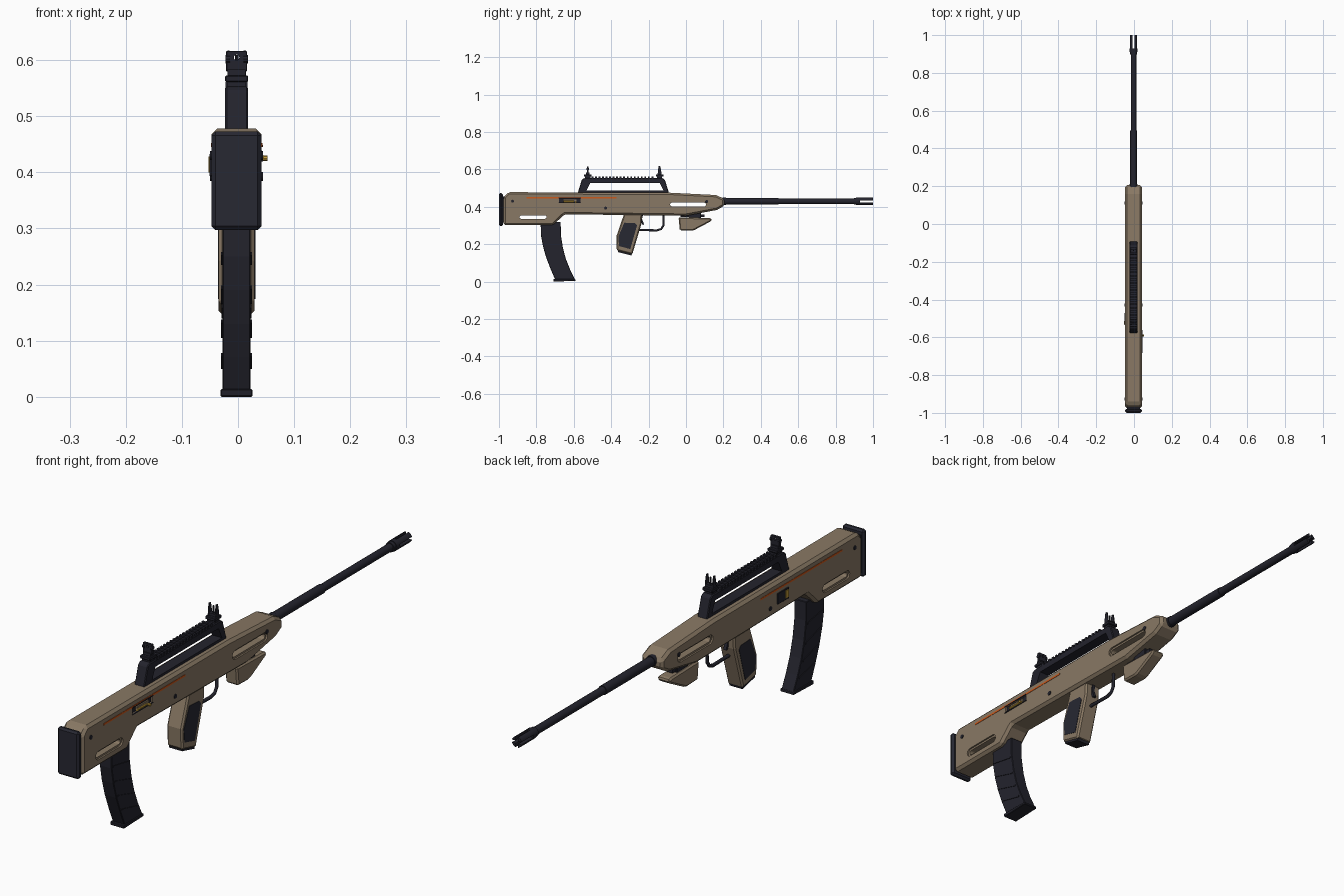
import bpy, bmesh, math
from mathutils import Vector

cube = bpy.data.objects.get("Cube")
if cube:
    bpy.data.objects.remove(cube, do_unlink=True)

CX = -0.0025      # centre plane of the main parts
BORE = 0.429      # barrel height


def material(name, rgb):
    m = bpy.data.materials.new(name)
    m.use_nodes = True
    m.diffuse_color = (*rgb, 1)
    m.node_tree.nodes["Principled BSDF"].inputs["Base Color"].default_value = (*rgb, 1)
    return m


TAN = material("tan polymer", (0.25, 0.19, 0.128))
DARK = material("dark metal", (0.017, 0.017, 0.026))
RUBBER = material("dark rubber", (0.02, 0.021, 0.032))
ORANGE = material("orange stripe", (0.6, 0.1, 0.012))
GOLD = material("gold brass", (0.55, 0.33, 0.04))


def finish(name, bm, mat):
    bmesh.ops.recalc_face_normals(bm, faces=bm.faces)
    me = bpy.data.meshes.new(name)
    bm.to_mesh(me)
    bm.free()
    ob = bpy.data.objects.new(name, me)
    bpy.context.collection.objects.link(ob)
    if mat:
        me.materials.append(mat)
    return ob


def apply(ob, mod):
    bpy.ops.object.select_all(action="DESELECT")
    bpy.context.view_layer.objects.active = ob
    ob.select_set(True)
    bpy.ops.object.modifier_apply(modifier=mod.name)


def smooth(ob):
    bpy.ops.object.select_all(action="DESELECT")
    bpy.context.view_layer.objects.active = ob
    ob.select_set(True)
    bpy.ops.object.shade_smooth_by_angle(angle=math.radians(35))


def prism(name, profile, half, mat=None, bevel=0.0, x=CX):
    """Side profile of (y, z) points, extruded across x."""
    bm = bmesh.new()
    face = bm.faces.new([bm.verts.new((x - half, y, z)) for y, z in profile])
    ext = bmesh.ops.extrude_face_region(bm, geom=[face])
    bmesh.ops.translate(bm, vec=(2 * half, 0, 0),
                        verts=[v for v in ext["geom"] if isinstance(v, bmesh.types.BMVert)])
    ob = finish(name, bm, mat)
    if bevel:
        mod = ob.modifiers.new("bevel", "BEVEL")
        mod.width, mod.segments = bevel, 1
        mod.limit_method, mod.angle_limit = "ANGLE", math.radians(30)
        apply(ob, mod)
    return ob


def box(name, y0, y1, z0, z1, half, mat=None, bevel=0.0, x=CX):
    return prism(name, [(y0, z0), (y1, z0), (y1, z1), (y0, z1)], half, mat, bevel, x)


def capsule(y0, y1, z, r, n=6):
    pts = []
    for cy, start in ((y1 - r, -90), (y0 + r, 90)):
        for i in range(n + 1):
            a = math.radians(start + 180 * i / n)
            pts.append((cy + r * math.cos(a), z + r * math.sin(a)))
    return pts


def cut(ob, cutter):
    mod = ob.modifiers.new("cut", "BOOLEAN")
    mod.operation, mod.object, mod.solver = "DIFFERENCE", cutter, "EXACT"
    apply(ob, mod)
    bpy.data.objects.remove(cutter, do_unlink=True)


def rod(name, a, b, r, mat, sides=16):
    a, b = Vector(a), Vector(b)
    bm = bmesh.new()
    bmesh.ops.create_cone(bm, cap_ends=True, segments=sides, radius1=r, radius2=r, depth=(b - a).length)
    bmesh.ops.rotate(bm, verts=bm.verts, matrix=Vector((0, 0, 1)).rotation_difference(b - a).to_matrix())
    bmesh.ops.translate(bm, verts=bm.verts, vec=(a + b) / 2)
    ob = finish(name, bm, mat)
    smooth(ob)
    return ob


# Stock and receiver shell
body = prism("body_shell", [(-0.975, 0.302), (-0.975, 0.452), (-0.95, 0.478), (-0.1, 0.476),
                            (0.16, 0.463), (0.206, 0.442), (0.206, 0.406), (0.165, 0.383),
                            (0.0, 0.352), (-0.65, 0.36), (-0.71, 0.302)], 0.0445, TAN, 0.01)
for y0, y1, z, r in ((-0.89, -0.745, 0.345, 0.009), (-0.085, 0.107, 0.412, 0.01)):
    cut(body, prism("cutter", capsule(y0, y1, z, r), 0.1))
    for s in (-1, 1):
        cut(body, prism("cutter", capsule(y0 - 0.008, y1 + 0.008, z, r + 0.007), 0.006, x=CX + s * 0.0445))
cut(body, box("cutter", -0.68, -0.565, 0.422, 0.446, 0.008, x=CX + 0.0445))
box("butt_pad", -1.0, -0.979, 0.297, 0.473, 0.0445, RUBBER, 0.007)
box("butt_spacer", -0.982, -0.97, 0.315, 0.455, 0.035, DARK)

# Stripes and cross pins on both sides
for s, side in ((1, "left"), (-1, "right")):
    box(side + "_stripe", -0.852, -0.371, 0.4455, 0.4525, 0.001, ORANGE, x=CX + s * 0.0448)
for i, (y, z) in enumerate(((-0.927, 0.43), (-0.43, 0.393), (0.11, 0.428))):
    rod(f"cross_pin_{i + 1}", (CX - 0.047, y, z), (CX + 0.047, y, z), 0.008, DARK, 12)

# Ejection port with bolt and handle
box("port_floor", -0.68, -0.565, 0.422, 0.446, 0.001, DARK, x=CX + 0.0375)
box("port_bolt", -0.655, -0.585, 0.427, 0.44, 0.004, TAN, 0.001, x=CX + 0.041)
for z in (0.421, 0.447):
    box("port_rim", -0.683, -0.562, z - 0.0015, z + 0.0015, 0.002, DARK, x=CX + 0.045)
rod("brass_case", (CX + 0.044, -0.655, 0.428), (CX + 0.044, -0.6, 0.428), 0.005, GOLD, 10)
rod("bolt_knob", (CX + 0.04, -0.59, 0.425), (0.053, -0.59, 0.425), 0.005, GOLD, 10)

# Selector plate
box("selector_plate", -0.535, -0.47, 0.393, 0.434, 0.003, DARK, 0.001, x=CX - 0.045)
box("selector_tab", -0.531, -0.513, 0.4, 0.428, 0.0025, GOLD, x=CX - 0.0475)

# Carry handle with rail
handle = prism("carry_handle", [(-0.58, 0.47), (-0.557, 0.545), (-0.545, 0.553), (-0.125, 0.553),
                                (-0.113, 0.545), (-0.09, 0.47)], 0.0205, DARK, 0.003)
cut(handle, prism("cutter", [(-0.532, 0.486), (-0.512, 0.528), (-0.14, 0.528), (-0.12, 0.486)], 0.1))
teeth = 18
for i in range(teeth):
    y = -0.5 + 0.32 * i / (teeth - 1)
    box(f"rail_tooth_{i + 1}", y - 0.005, y + 0.005, 0.55, 0.561, 0.0195, DARK)

# Rear and front sights
for name, y in (("rear", -0.525), ("front", -0.141)):
    box(name + "_sight_base", y - 0.02, y + 0.02, 0.561, 0.573, 0.0205, DARK, 0.002)
    box(name + "_sight_foot", y - 0.014, y + 0.014, 0.548, 0.563, 0.016, DARK)
    box(name + "_sight_neck", y - 0.009, y + 0.009, 0.572, 0.583, 0.016, DARK)
leaf = box("rear_sight_leaf", -0.53, -0.52, 0.58, 0.616, 0.0185, DARK, 0.001)
cut(leaf, rod("cutter", (CX, -0.6, 0.605), (CX, -0.4, 0.605), 0.005, None, 12))
rod("rear_sight_drum", (CX - 0.02, -0.525, 0.602), (CX + 0.02, -0.525, 0.602), 0.008, DARK, 10)
cut(bpy.data.objects["rear_sight_drum"], box("cutter", -0.6, -0.4, 0.58, 0.62, 0.012))
for s, side in ((1, "left"), (-1, "right")):
    prism(side + "_sight_ear", [(-0.152, 0.57), (-0.13, 0.57), (-0.134, 0.6), (-0.138, 0.617),
                                (-0.146, 0.617), (-0.149, 0.6)], 0.002, DARK, x=CX + s * 0.0145)
rod("front_sight_post", (CX, -0.141, 0.575), (CX, -0.141, 0.609), 0.003, DARK, 8)

# Barrel and slotted muzzle
for name, y0, y1, r in (("barrel_collar", 0.195, 0.213, 0.02), ("barrel_rear", 0.19, 0.495, 0.0175),
                        ("barrel_front", 0.49, 0.92, 0.0145), ("muzzle_ring", 0.897, 0.912, 0.018)):
    rod(name, (CX, y0, BORE), (CX, y1, BORE), r, DARK)
muzzle = rod("muzzle_device", (CX, 0.91, BORE), (CX, 1.0, BORE), 0.0205, DARK)
cut(muzzle, box("cutter", 0.93, 1.1, BORE - 0.005, BORE + 0.005, 0.1))
cut(muzzle, box("cutter", 0.93, 1.1, BORE - 0.1, BORE + 0.1, 0.005))
cut(bpy.data.objects["barrel_front"], box("cutter", 0.915, 1.1, 0.3, 0.6, 0.1))

# Curved magazine
rear = [(-0.777, 0.32), (-0.776, 0.25), (-0.765, 0.19), (-0.748, 0.13), (-0.725, 0.07), (-0.7, 0.012)]
front = [(-0.67, 0.32), (-0.669, 0.25), (-0.658, 0.18), (-0.642, 0.12), (-0.62, 0.065), (-0.594, 0.012)]
prism("magazine", rear + front[::-1], 0.025, DARK, 0.002)
prism("magazine_base", [(-0.708, 0.0), (-0.59, 0.004), (-0.592, 0.014), (-0.71, 0.014)], 0.0285, DARK, 0.002)
for i in range(1, 5):
    (ya, za), (yb, zb) = rear[i], front[i]
    za, zb = za + 0.005, zb - 0.012
    prism(f"magazine_rib_{i}", [(ya + 0.006, za - 0.003), (yb - 0.006, zb - 0.003),
                                (yb - 0.006, zb + 0.003), (ya + 0.006, za + 0.003)], 0.0275, DARK)

# Pistol grip with rubber side panels
prism("pistol_grip", [(-0.33, 0.365), (-0.372, 0.243), (-0.37, 0.166), (-0.287, 0.146),
                      (-0.238, 0.31), (-0.235, 0.365)], 0.032, TAN, 0.006)
prism("grip_panels", [(-0.33, 0.315), (-0.362, 0.24), (-0.358, 0.19), (-0.298, 0.174),
                      (-0.262, 0.3), (-0.272, 0.312)], 0.0335, RUBBER)
prism("grip_cap", [(-0.364, 0.168), (-0.364, 0.158), (-0.292, 0.14), (-0.288, 0.152)], 0.027, DARK)

# Trigger and guard
path = [(-0.26, 0.276), (-0.155, 0.274), (-0.133, 0.281), (-0.121, 0.3), (-0.119, 0.365)]
guard = bpy.data.curves.new("trigger_guard", "CURVE")
guard.dimensions, guard.bevel_depth, guard.bevel_resolution, guard.use_fill_caps = "3D", 0.0065, 1, True
spline = guard.splines.new("POLY")
spline.points.add(len(path) - 1)
for p, (y, z) in zip(spline.points, path):
    p.co = (CX, y, z, 1)
guard.materials.append(DARK)
bpy.context.collection.objects.link(bpy.data.objects.new("trigger_guard", guard))
prism("trigger", [(-0.25, 0.365), (-0.228, 0.365), (-0.235, 0.335), (-0.224, 0.305),
                  (-0.232, 0.303), (-0.245, 0.33)], 0.006, DARK)

# Angled foregrip and its mount
prism("foregrip", [(-0.04, 0.344), (0.125, 0.34), (0.14, 0.335), (0.132, 0.322), (0.045, 0.276),
                   (0.03, 0.272), (-0.033, 0.274)], 0.026, TAN, 0.006)
box("foregrip_mount", 0.015, 0.08, 0.335, 0.372, 0.017, DARK, 0.002)
box("foregrip_rail", -0.03, 0.1, 0.345, 0.36, 0.012, DARK)
